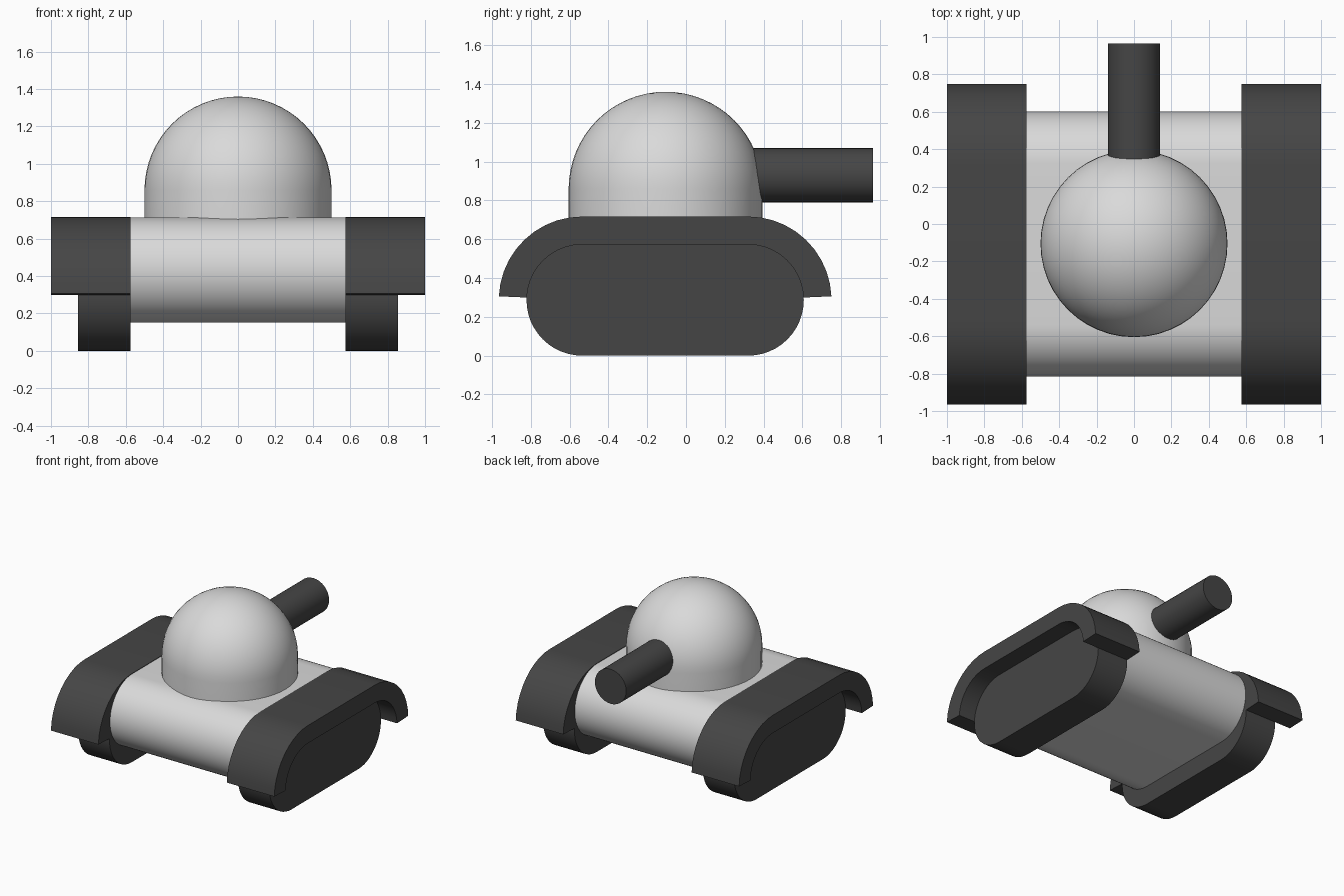
import bpy, bmesh, math

if "Cube" in bpy.data.objects:
    bpy.data.objects.remove(bpy.data.objects["Cube"])

YF, YB = -0.535, 0.32        # front and back arc centres shared by tracks, fenders and hull
TRACK_Z = 0.287


def material(name, v):
    m = bpy.data.materials.new(name)
    m.diffuse_color = (v, v, v, 1)
    m.use_nodes = True
    m.node_tree.nodes["Principled BSDF"].inputs["Base Color"].default_value = m.diffuse_color
    return m


DARK = material("dark grey", 0.06)
LIGHT = material("light grey", 0.70)


def finish(bm, name, mat):
    bmesh.ops.recalc_face_normals(bm, faces=bm.faces)
    me = bpy.data.meshes.new(name)
    bm.to_mesh(me)
    bm.free()
    me.materials.append(mat)
    ob = bpy.data.objects.new(name, me)
    bpy.context.collection.objects.link(ob)
    bpy.ops.object.select_all(action='DESELECT')
    ob.select_set(True)
    bpy.context.view_layer.objects.active = ob
    bpy.ops.object.shade_smooth_by_angle(angle=math.radians(32))
    return ob


def extrude_x(name, profile, x0, x1, mat):
    """Extrude a (y, z) outline from x0 to x1."""
    bm = bmesh.new()
    face = bm.faces.new([bm.verts.new((x0, y, z)) for y, z in profile])
    res = bmesh.ops.extrude_face_region(bm, geom=[face])
    verts = [g for g in res["geom"] if isinstance(g, bmesh.types.BMVert)]
    bmesh.ops.translate(bm, verts=verts, vec=(x1 - x0, 0, 0))
    return finish(bm, name, mat)


def arc(cy, cz, r, a0, a1, n):
    angles = [math.radians(a0 + (a1 - a0) * i / n) for i in range(n + 1)]
    return [(cy + r * math.cos(a), cz + r * math.sin(a)) for a in angles]


def stadium(cz, r, n):
    return arc(YB, cz, r, -90, 90, n) + arc(YF, cz, r, 90, 270, n)


def arch(r, n=10, a=2.5):
    return arc(YB, TRACK_Z, r, a, 90, n) + arc(YF, TRACK_Z, r, 90, 180 - a, n)


# Hull between the tracks
extrude_x("hull", stadium(0.432, 0.281, 32), -0.575, 0.575, LIGHT)

# Tracks with overhanging fenders on both sides
for side, s in (("left", -1), ("right", 1)):
    extrude_x(side + "_track", stadium(TRACK_Z, 0.287, 24), s * 0.575, s * 0.855, DARK)
    extrude_x(side + "_fender", arch(0.43) + arch(0.286)[::-1], s * 0.575, s * 1.0, DARK)

# Domed turret: a revolved profile with a short straight skirt
bm = bmesh.new()
dome = [(0.5, 0.6)] + arc(0, 0.86, 0.5, 0, 90, 16)
verts = [bm.verts.new((r, -0.105, z)) for r, z in dome]
edges = [bm.edges.new(pair) for pair in zip(verts, verts[1:])]
bmesh.ops.spin(bm, geom=verts + edges, cent=(0, -0.105, 0), axis=(0, 0, 1),
               angle=math.tau, steps=48, use_duplicate=False)
bmesh.ops.remove_doubles(bm, verts=bm.verts, dist=0.0005)
finish(bm, "turret", LIGHT)

# Gun barrel
bm = bmesh.new()
bmesh.ops.create_cone(bm, cap_ends=True, segments=32, radius1=0.14, radius2=0.14, depth=0.765)
for v in bm.verts:
    x, y, z = v.co
    v.co = (x, z + 0.5825, y + 0.93)
finish(bm, "barrel", DARK)
